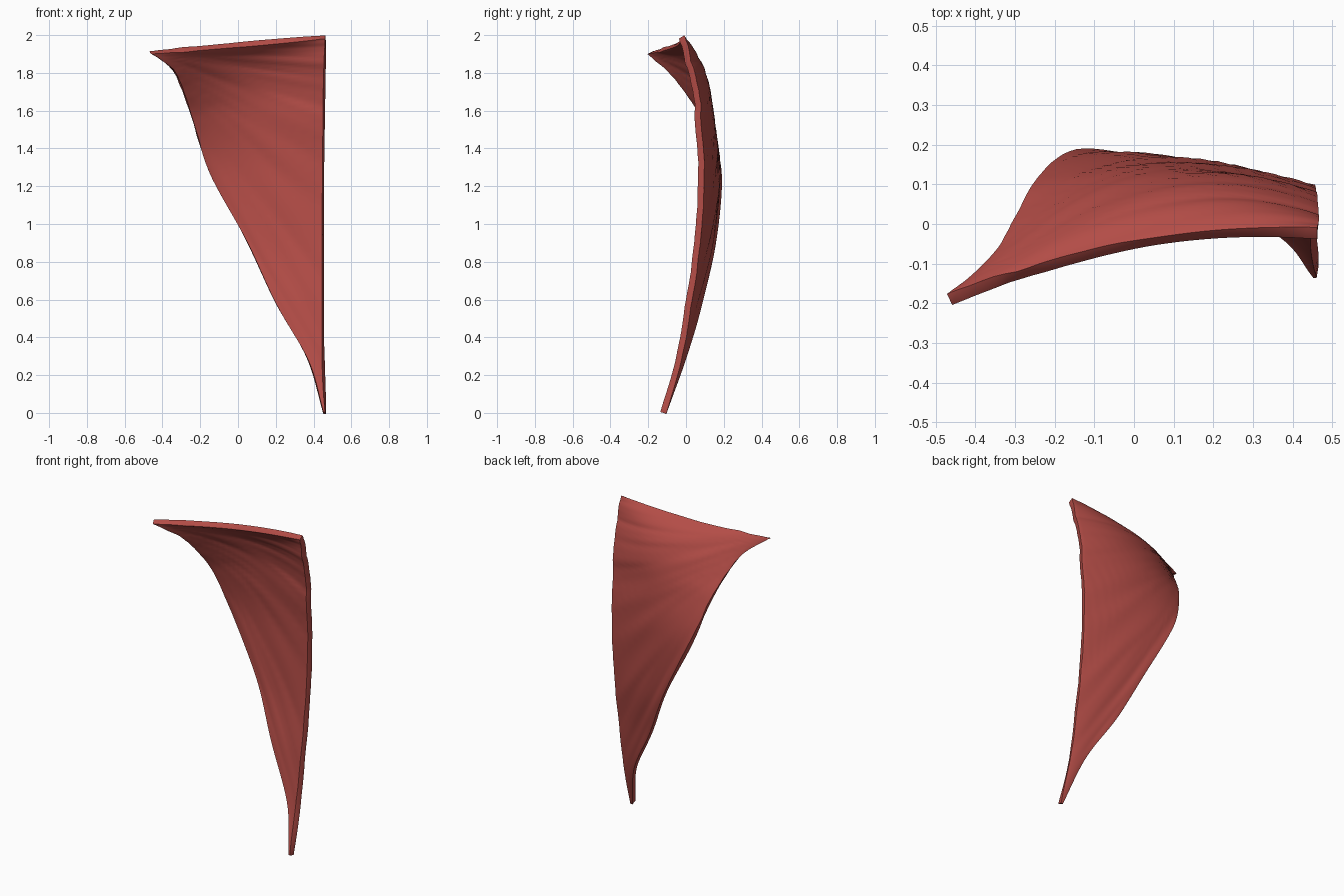
import bpy, bmesh, math
from mathutils import Vector, noise

cube = bpy.data.objects.get("Cube")
if cube:
    bpy.data.objects.remove(cube, do_unlink=True)

# Cloth colour
red = bpy.data.materials.new("faded red cloth")
red.use_nodes = True
colour = (0.45, 0.073, 0.062, 1)
red.diffuse_color = colour
bsdf = red.node_tree.nodes["Principled BSDF"]
bsdf.inputs["Base Color"].default_value = colour
bsdf.inputs["Roughness"].default_value = 0.8

# Cross rows: free edge (x, y, z), upright edge (x, y, z), backward belly
ROWS = [
    ((.452, -.12, .00), (.463, -.12, .00), 0),
    ((.37, -.02, .28), (.452, -.04, .28), .005),
    ((.20, .07, .58), (.450, .015, .60), .005),
    ((.05, .14, .90), (.450, .06, .90), .01),
    ((-.15, .17, 1.28), (.452, .08, 1.28), .02),
    ((-.24, .10, 1.55), (.455, .065, 1.55), .05),
    ((-.29, .01, 1.70), (.457, .05, 1.72), .08),
    ((-.34, -.08, 1.81), (.46, .015, 1.85), .10),
    ((-.41, -.15, 1.87), (.463, -.01, 1.94), .09),
    ((-.465, -.19, 1.907), (.462, -.022, 1.99), .05),
]
DOWN, ACROSS = 72, 32
CORNER = Vector((-.5, 0, 1.93))


def spline(pts, t):
    """Smooth curve through evenly spaced points, t from 0 to 1."""
    s = t * (len(pts) - 1)
    i = min(int(s), len(pts) - 2)
    f = s - i
    b, c = pts[i], pts[i + 1]
    a = pts[i - 1] if i else b * 2 - c
    d = pts[i + 2] if i + 2 < len(pts) else c * 2 - b
    return (b * 2 + (c - a) * f + (a * 2 - b * 5 + c * 4 - d) * f * f
            + (b * 3 - a - c * 3 + d) * f ** 3) / 2


def folds(p):
    """Shallow creases fanning out from the pulled top corner."""
    away = Vector((p.x, 0, p.z)) - CORNER
    angle = math.atan2(away.z, away.x)
    reach = min(1, away.length / .4)
    ripple = noise.noise(Vector((angle * 16, away.length * 1.5, 0)))
    fine = noise.noise(Vector((angle * 45, away.length * 2, 5)))
    return reach * (.008 * ripple + .003 * fine)


free = [Vector(r[0]) for r in ROWS]
upright = [Vector(r[1]) for r in ROWS]
belly = [Vector((0, r[2], 0)) for r in ROWS]

# Curved sheet as a grid between the two edges
bm = bmesh.new()
grid = []
for j in range(DOWN + 1):
    v = j / DOWN
    left, right, bulge = spline(free, v), spline(upright, v), spline(belly, v)
    line = []
    for i in range(ACROSS + 1):
        u = i / ACROSS
        p = left.lerp(right, u) + bulge * 4 * u * (1 - u)
        p.y += folds(p) * min(1, v * 5)
        line.append(bm.verts.new(p))
    grid.append(line)
for low, high in zip(grid, grid[1:]):
    for i in range(ACROSS):
        bm.faces.new((low[i], low[i + 1], high[i + 1], high[i]))
mesh = bpy.data.meshes.new("sail_cloth")
bm.to_mesh(mesh)
bm.free()
mesh.materials.append(red)
sail = bpy.data.objects.new("sail_cloth", mesh)
bpy.context.collection.objects.link(sail)

# Thickness with a softened rim
thick = sail.modifiers.new("thickness", "SOLIDIFY")
thick.thickness = .034
thick.offset = 0
rim = sail.modifiers.new("soft_rim", "BEVEL")
rim.width = .01
rim.segments = 3
rim.limit_method = "ANGLE"
rim.angle_limit = math.radians(50)

bpy.context.view_layer.objects.active = sail
sail.select_set(True)
bpy.ops.object.shade_smooth_by_angle(angle=math.radians(50))
